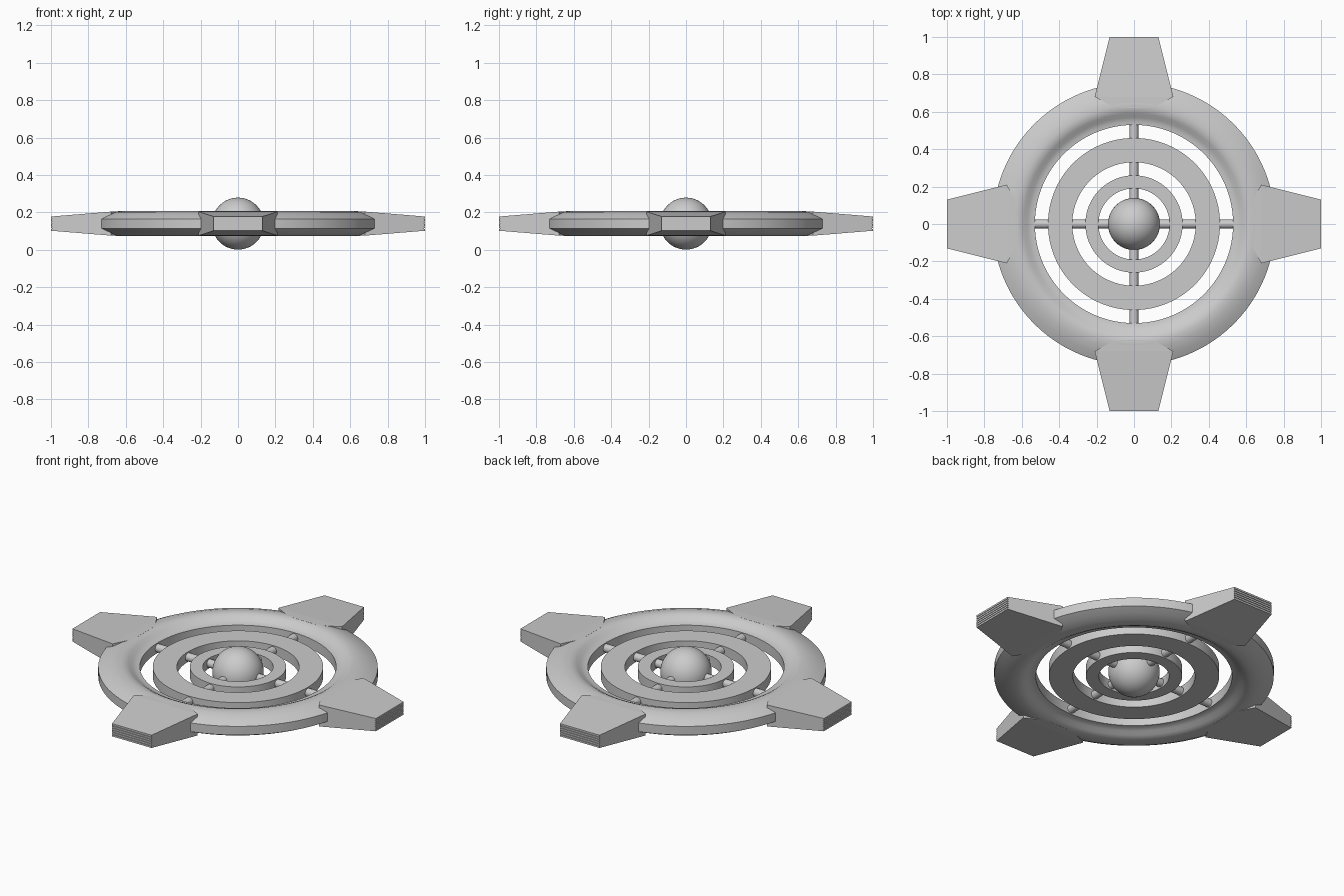
import bpy, bmesh, math
from mathutils import Matrix

if "Cube" in bpy.data.objects:
    bpy.data.objects.remove(bpy.data.objects["Cube"])

ZC = 0.14  # mid height of the whole disc


def finish(name, bm, smooth=True):
    bmesh.ops.recalc_face_normals(bm, faces=bm.faces)
    me = bpy.data.meshes.new(name)
    bm.to_mesh(me)
    bm.free()
    ob = bpy.data.objects.new(name, me)
    bpy.context.collection.objects.link(ob)
    if smooth:
        bpy.ops.object.select_all(action='DESELECT')
        ob.select_set(True)
        bpy.context.view_layer.objects.active = ob
        bpy.ops.object.shade_smooth_by_angle(angle=math.radians(28))
    return ob


def revolve(name, half, n=96):
    """Spin a profile of (radius, height above mid plane), mirrored below."""
    prof = half + [(r, -h) for r, h in reversed(half)]
    bm = bmesh.new()
    rows = []
    for i in range(n):
        a = 2 * math.pi * i / n
        rows.append([bm.verts.new((r * math.cos(a), r * math.sin(a), ZC + h)) for r, h in prof])
    m = len(prof)
    for i in range(n):
        p, q = rows[i], rows[(i + 1) % n]
        for j in range(m):
            k = (j + 1) % m
            bm.faces.new((p[j], q[j], q[k], p[k]))
    return finish(name, bm)


# rounded outer ring with an inner lip and a flat rim
revolve("outer_ring", [(0.53, 0.03), (0.55, 0.032), (0.57, 0.041), (0.59, 0.055),
                       (0.61, 0.064), (0.635, 0.067), (0.67, 0.062), (0.715, 0.047), (0.755, 0.026)])

# flat concentric rings
revolve("middle_ring", [(0.33, 0.03), (0.46, 0.03)])
revolve("inner_ring", [(0.19, 0.03), (0.26, 0.03)])

# centre ball
bm = bmesh.new()
bmesh.ops.create_uvsphere(bm, u_segments=48, v_segments=24, radius=0.139,
                          matrix=Matrix.Translation((0, 0, ZC)))
finish("centre_ball", bm)


def spoke(name, axis, r0, r1, turn):
    bm = bmesh.new()
    bmesh.ops.create_cone(bm, cap_ends=True, segments=20, radius1=0.024, radius2=0.024, depth=r1 - r0,
                          matrix=Matrix.Translation((0, 0, ZC)) @ Matrix.Rotation(turn, 4, 'Z')
                          @ Matrix.Translation(((r0 + r1) / 2, 0, 0)) @ Matrix.Rotation(math.pi / 2, 4, 'Y'))
    finish(name, bm)


def arm(name, turn):
    """Tapered arm: vertical strips of the side profile, with a ribbed end face."""
    bm = bmesh.new()
    root = [(0.62, 0.1, 0.066), (0.68, 0.21, 0.064), (1.0, 0.13, 0.038)]
    # plan outline, counter-clockwise
    plan = [(x, -w, h) for x, w, h in root] + [(x, w, h) for x, w, h in reversed(root)]
    top = [bm.verts.new((x, y, ZC + h)) for x, y, h in plan]
    bot = [bm.verts.new((x, y, ZC - h)) for x, y, h in plan]
    for vs in (top, bot):
        bm.faces.new((vs[0], vs[1], vs[4], vs[5]))
        bm.faces.new((vs[1], vs[2], vs[3], vs[4]))
    # thin horizontal grooves across the end
    prof = [(1.0, 0.038)]
    for i in range(5):
        z = 0.026 - i * 0.013
        prof += [(1.0, z + 0.0015), (0.994, z + 0.0015), (0.994, z - 0.0015), (1.0, z - 0.0015)]
    prof.append((1.0, -0.038))
    ends = []
    for s, k in ((-1, 2), (1, 3)):
        mid = [bm.verts.new((x, s * 0.13, ZC + z)) for x, z in prof[1:-1]]
        ends.append([top[k]] + mid + [bot[k]])
    for a, b, c, d in zip(ends[0], ends[0][1:], ends[1], ends[1][1:]):
        bm.faces.new((a, b, d, c))
    bm.faces.new([top[1]] + ends[0] + [bot[1]])
    bm.faces.new([top[4]] + ends[1] + [bot[4]])
    for i, j in ((0, 1), (4, 5), (5, 0)):
        bm.faces.new((top[i], top[j], bot[j], bot[i]))
    bmesh.ops.rotate(bm, verts=bm.verts, matrix=Matrix.Rotation(turn, 3, 'Z'))
    finish(name, bm, smooth=False)


# four arms and the spokes joining the rings
for i, side in enumerate(("right", "back", "left", "front")):
    turn = i * math.pi / 2
    arm(side + "_arm", turn)
    for part, r0, r1 in (("outer", 0.45, 0.54), ("middle", 0.25, 0.34), ("inner", 0.12, 0.2)):
        spoke(f"{side}_{part}_spoke", 'X', r0, r1, turn)
